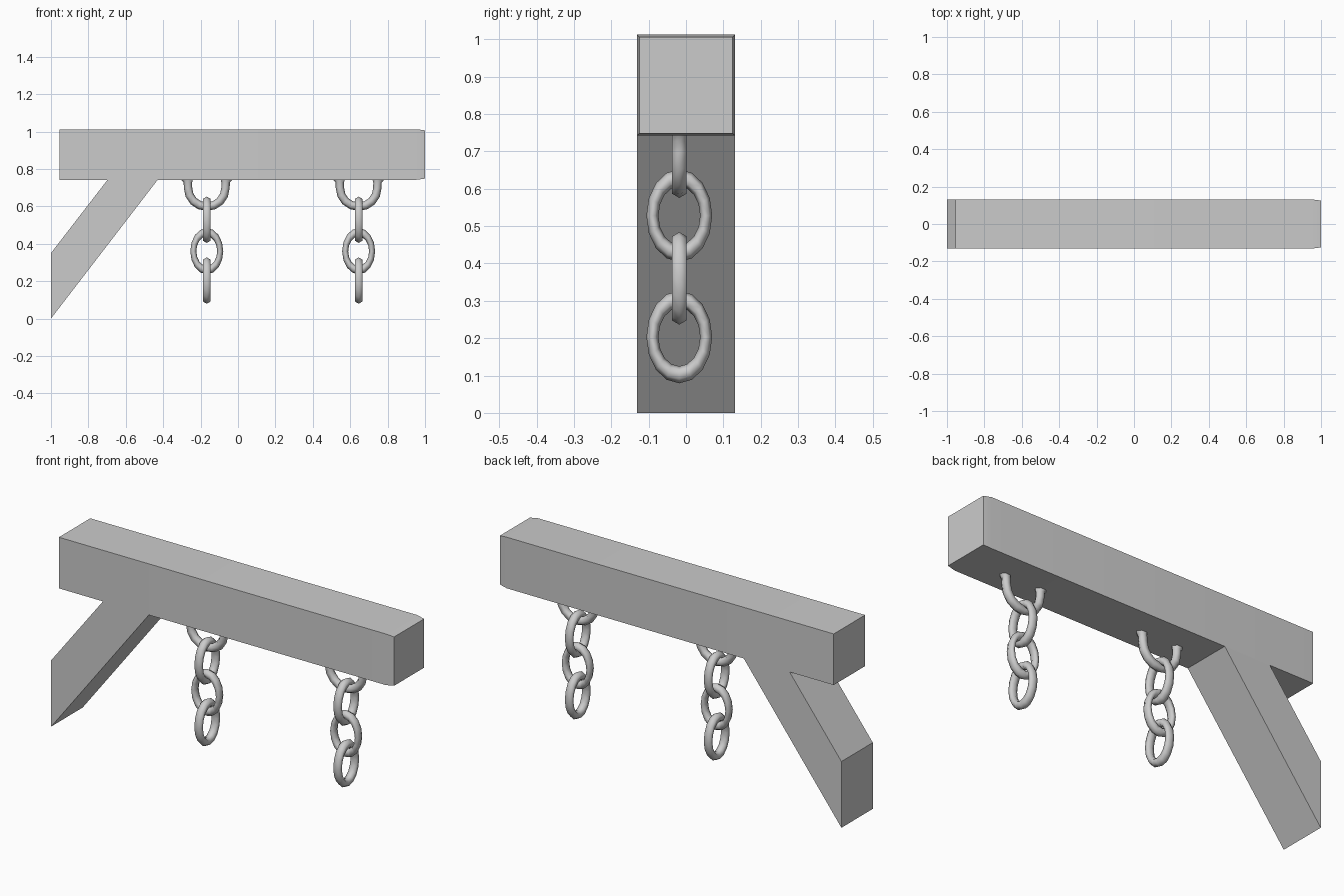
import bpy, bmesh
from math import pi, cos, sin

if "Cube" in bpy.data.objects:
    bpy.data.objects.remove(bpy.data.objects["Cube"])

R, TUBE, SIDES, STEPS = 0.10, 0.0225, 6, 16
CHAIN_Y = -0.018


def loft(name, rings):
    """Skin a list of equal-length point rings and cap both ends."""
    bm = bmesh.new()
    rows = [[bm.verts.new(p) for p in ring] for ring in rings]
    n = len(rows[0])
    for a, b in zip(rows, rows[1:]):
        for i in range(n):
            j = (i + 1) % n
            bm.faces.new((a[i], a[j], b[j], b[i]))
    bm.faces.new(rows[0])
    bm.faces.new(rows[-1])
    bmesh.ops.recalc_face_normals(bm, faces=bm.faces)
    mesh = bpy.data.meshes.new(name)
    bm.to_mesh(mesh)
    bm.free()
    ob = bpy.data.objects.new(name, mesh)
    bpy.context.collection.objects.link(ob)
    return ob


def smooth(ob, angle):
    bpy.ops.object.select_all(action='DESELECT')
    ob.select_set(True)
    bpy.context.view_layer.objects.active = ob
    bpy.ops.object.shade_smooth_by_angle(angle=angle)


def beam_section(x, inset):
    y, lo, hi = 0.131 - inset, 0.742 + inset, 1.012 - inset
    return [(x, -y, lo), (x, y, lo), (x, y, hi), (x, -y, hi)]


def staple(name, cx):
    """Half ring under the beam, its ends widening into the wood."""
    cz = 0.698
    # centre x, centre z, direction angle, half-width in the ring plane
    path = [(-0.107, 0.748, pi, 0.034), (-0.101, 0.727, pi, TUBE)]
    for i in range(9):
        a = pi + pi * i / 8
        path.append((R * cos(a), cz - 0.698 + cz + R * sin(a), a, TUBE))
    path += [(0.101, 0.727, 2 * pi, TUBE), (0.107, 0.748, 2 * pi, 0.034)]
    rings = []
    for x, z, a, w in path:
        ring = []
        for k in range(SIDES):
            t = 2 * pi * k / SIDES
            ring.append((cx + x + w * cos(t) * cos(a), CHAIN_Y + TUBE * sin(t),
                         z + w * cos(t) * sin(a)))
        rings.append(ring)
    smooth(loft(name, rings), 1.15)


def link(name, cx, z, turn):
    """Narrowed torus standing upright."""
    bpy.ops.mesh.primitive_torus_add(
        major_radius=R, minor_radius=TUBE, major_segments=STEPS,
        minor_segments=SIDES, location=(cx, CHAIN_Y, z), rotation=(pi / 2, 0, turn))
    ob = bpy.context.object
    ob.name = name
    ob.scale = (0.72, 1.01, 1)
    smooth(ob, 1.15)


# Horizontal beam with a slightly tapered free end
smooth(loft("beam", [beam_section(-0.955, 0), beam_section(0.955, 0),
                     beam_section(1.0, 0.006)]), 0.6)

# Diagonal brace running from the wall up into the beam
profile = [(-1, 0), (-1, 0.35), (-0.695, 0.745), (-0.427, 0.745)]
smooth(loft("brace", [[(x, y, z) for x, z in profile] for y in (-0.131, 0.131)]), 0.6)

# Two hanging chains
for side, cx in (("left", -0.167), ("right", 0.645)):
    staple(side + "_staple", cx)
    for i, (z, turn) in enumerate(((0.528, pi / 2), (0.36, 0), (0.203, pi / 2))):
        link(f"{side}_chain_link_{i + 1}", cx, z, turn)
